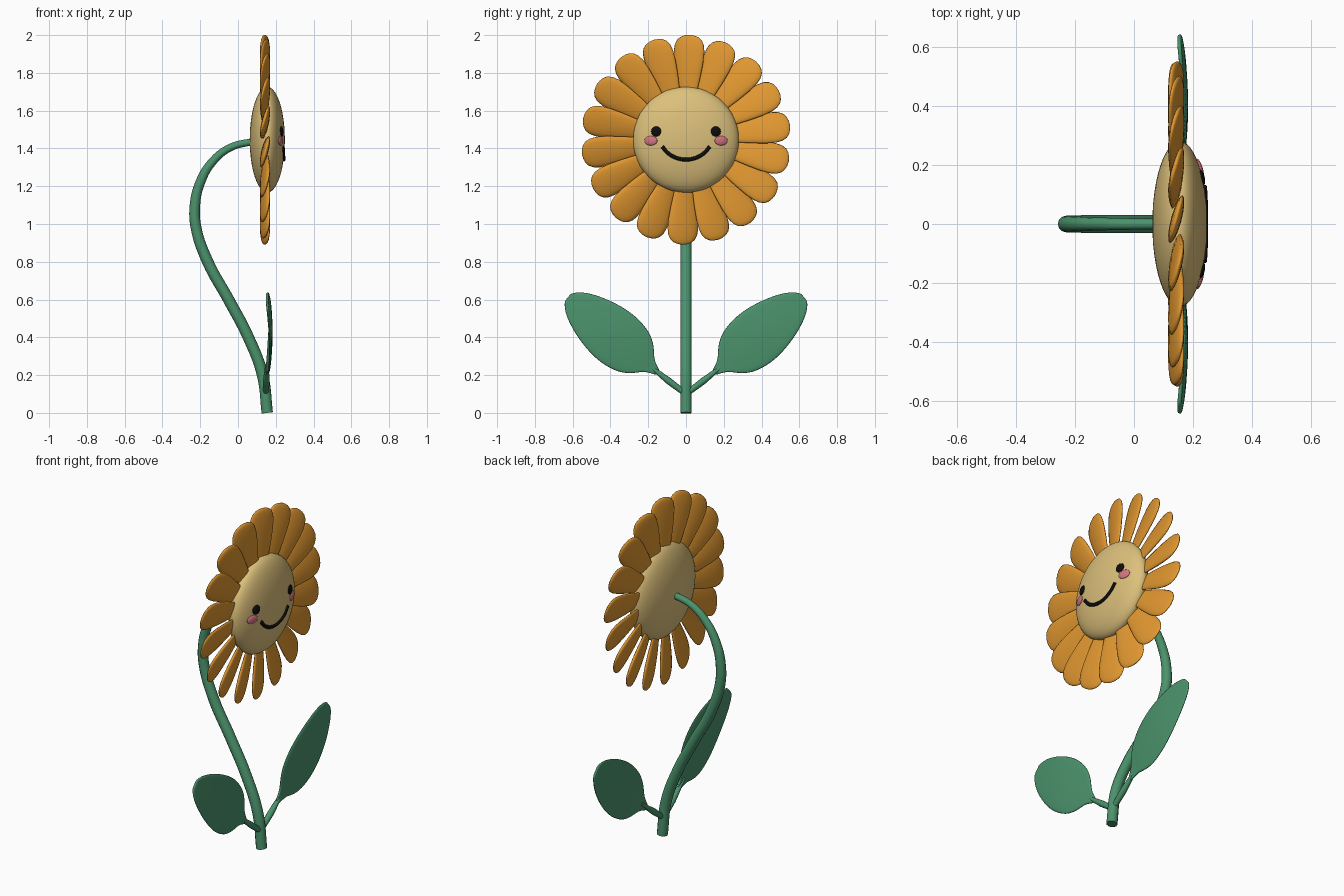
import bpy, bmesh, math
from mathutils import Vector, Matrix

if "Cube" in bpy.data.objects:
    bpy.data.objects.remove(bpy.data.objects["Cube"])


def material(name, rgb):
    m = bpy.data.materials.new(name)
    m.diffuse_color = (*rgb, 1)
    m.use_nodes = True
    m.node_tree.nodes["Principled BSDF"].inputs["Base Color"].default_value = m.diffuse_color
    return m


GREEN = material("leaf_green", (0.07, 0.29, 0.15))
ORANGE = material("petal_orange", (0.75, 0.31, 0.03))
CREAM = material("seed_cream", (0.72, 0.53, 0.20))
BLACK = material("ink_black", (0.004, 0.004, 0.004))
PINK = material("blush_pink", (0.65, 0.18, 0.22))

CENTER = Vector((0.155, 0, 1.446))   # middle of the flower head
DEPTH, RADIUS = 0.093, 0.28          # half thickness and radius of the disc


def finish(name, bm, mat):
    bmesh.ops.recalc_face_normals(bm, faces=bm.faces)
    for f in bm.faces:
        f.smooth = True
    me = bpy.data.meshes.new(name)
    bm.to_mesh(me)
    bm.free()
    ob = bpy.data.objects.new(name, me)
    bpy.context.collection.objects.link(ob)
    me.materials.append(mat)
    return ob


def ellipsoid(name, matrix, mat, seg=32, rings=16):
    bm = bmesh.new()
    bmesh.ops.create_uvsphere(bm, u_segments=seg, v_segments=rings, radius=1, matrix=matrix)
    return finish(name, bm, mat)


def tube(name, points, radius, mat, radii=None):
    cu = bpy.data.curves.new(name, 'CURVE')
    cu.dimensions = '3D'
    cu.bevel_depth, cu.bevel_resolution = radius, 4
    cu.resolution_u, cu.use_fill_caps = 8, True
    sp = cu.splines.new('BEZIER')
    sp.bezier_points.add(len(points) - 1)
    for i, (bp, p) in enumerate(zip(sp.bezier_points, points)):
        bp.co = p
        bp.handle_left_type = bp.handle_right_type = 'AUTO'
        bp.radius = radii[i] if radii else 1
    ob = bpy.data.objects.new(name, cu)
    bpy.context.collection.objects.link(ob)
    cu.materials.append(mat)
    bpy.ops.object.select_all(action='DESELECT')
    bpy.context.view_layer.objects.active = ob
    ob.select_set(True)
    bpy.ops.object.convert(target='MESH')
    ob = bpy.context.object
    bpy.ops.object.shade_smooth_by_angle(angle=math.radians(50))
    return ob


def on_face(y, z):
    """Point on the front surface of the disc."""
    dz = z - CENTER.z
    k = math.sqrt(1 - (y * y + dz * dz) / RADIUS ** 2)
    return Vector((CENTER.x + DEPTH * k, y, z))


# Curved stem
path = [(0.155, 0), (0.13, 0.2), (0.055, 0.4), (-0.05, 0.6), (-0.16, 0.8), (-0.222, 0.98),
        (-0.228, 1.1), (-0.2, 1.22), (-0.135, 1.33), (-0.04, 1.405), (0.1, 1.44)]
tube("stem", [(x, 0, z) for x, z in path], 0.03, GREEN,
     [1, 1, 1, 1, 1, 0.95, 0.92, 0.85, 0.75, 0.66, 0.6])

# Flower disc
ellipsoid("flower_disc", Matrix.Translation(CENTER) @ Matrix.Rotation(math.pi / 2, 4, 'Y')
          @ Matrix.Diagonal((RADIUS, RADIUS, DEPTH, 1)), CREAM, 48, 24)

# Petals: (distance from centre, half width, half thickness)
PROFILE = [(0.19, 0.030, 0.008), (0.28, 0.056, 0.013), (0.35, 0.070, 0.017), (0.42, 0.081, 0.018),
           (0.47, 0.084, 0.017), (0.505, 0.079, 0.015), (0.53, 0.066, 0.012),
           (0.545, 0.047, 0.009), (0.553, 0.024, 0.005)]


def petal(name, angle):
    n = 16
    bm = bmesh.new()
    place = (Matrix.Translation((0.143, 0, CENTER.z)) @ Matrix.Rotation(-angle, 4, 'X')
             @ Matrix.Rotation(math.radians(-15), 4, 'Z'))
    rings = [[bm.verts.new(place @ Vector((t * math.sin(a), -w * math.cos(a), r)))
              for a in (2 * math.pi * k / n for k in range(n))] for r, w, t in PROFILE]
    for lo, hi in zip(rings, rings[1:]):
        for k in range(n):
            bm.faces.new((lo[k], lo[(k + 1) % n], hi[(k + 1) % n], hi[k]))
    bm.faces.new(rings[0])
    tip = bm.verts.new(place @ Vector((0, 0, 0.556)))
    for k in range(n):
        bm.faces.new((rings[-1][k], rings[-1][(k + 1) % n], tip))
    finish(name, bm, ORANGE)


for i in range(18):
    petal(f"petal_{i + 1:02d}", math.radians(2 + 20 * i))


# Eyes and cheeks lie flat on the disc surface
def spot(name, y, z, half_w, half_h, mat):
    p = on_face(y, z)
    d = p - CENTER
    normal = Vector((d.x / DEPTH ** 2, d.y / RADIUS ** 2, d.z / RADIUS ** 2)).normalized()
    side = Vector((0, 0, 1)).cross(normal).normalized()
    rot = Matrix((normal, side, normal.cross(side))).transposed().to_4x4()
    ellipsoid(name, Matrix.Translation(p) @ rot @ Matrix.Diagonal((0.009, half_w, half_h, 1)),
              mat, 24, 12)


for s, label in ((-1, "left"), (1, "right")):
    spot(f"{label}_eye", s * 0.158, 1.49, 0.027, 0.027, BLACK)
    spot(f"{label}_cheek", s * 0.186, 1.441, 0.036, 0.025, PINK)

# Smile
tube("smile", [on_face(0.148 * math.sin(a), 1.488 - 0.147 * math.cos(a))
               for a in (math.radians(-58 + 14.5 * k) for k in range(9))], 0.01, BLACK)

# Leaf blade: (distance along midrib, half width)
BLADE = [(-0.03, 0.016), (0.03, 0.036), (0.065, 0.082), (0.105, 0.116), (0.15, 0.139),
         (0.22, 0.154), (0.29, 0.155), (0.36, 0.145), (0.43, 0.127), (0.49, 0.105),
         (0.54, 0.080), (0.575, 0.052), (0.595, 0.025)]


def leaf(name, s):
    bm = bmesh.new()
    c, sn = math.cos(math.radians(40)), math.sin(math.radians(40))
    rows = []
    for a, w in BLADE:
        row = []
        for v in (-1, -0.5, 0, 0.5, 1):
            b = v * w
            x = 0.152 + 0.026 * math.sin(math.pi * max(a, 0) / 0.6) - 0.6 * b * b + 0.04 * b * v * v * v
            row.append(bm.verts.new((x, s * (0.17 + a * c - b * sn), 0.23 + a * sn + b * c)))
        rows.append(row)
    for r0, r1 in zip(rows, rows[1:]):
        for k in range(4):
            bm.faces.new((r0[k], r0[k + 1], r1[k + 1], r1[k]))
    ob = finish(name, bm, GREEN)
    so = ob.modifiers.new("thickness", 'SOLIDIFY')
    so.thickness, so.offset = 0.014, 0
    su = ob.modifiers.new("smooth", 'SUBSURF')
    su.levels = su.render_levels = 2


for s, label in ((-1, "left"), (1, "right")):
    leaf(f"{label}_leaf", s)
    tube(f"{label}_leaf_stalk", [(0.147, 0, 0.1), (0.15, s * 0.09, 0.168), (0.153, s * 0.2, 0.255)],
         0.018, GREEN, [0.85, 1, 0.5])
